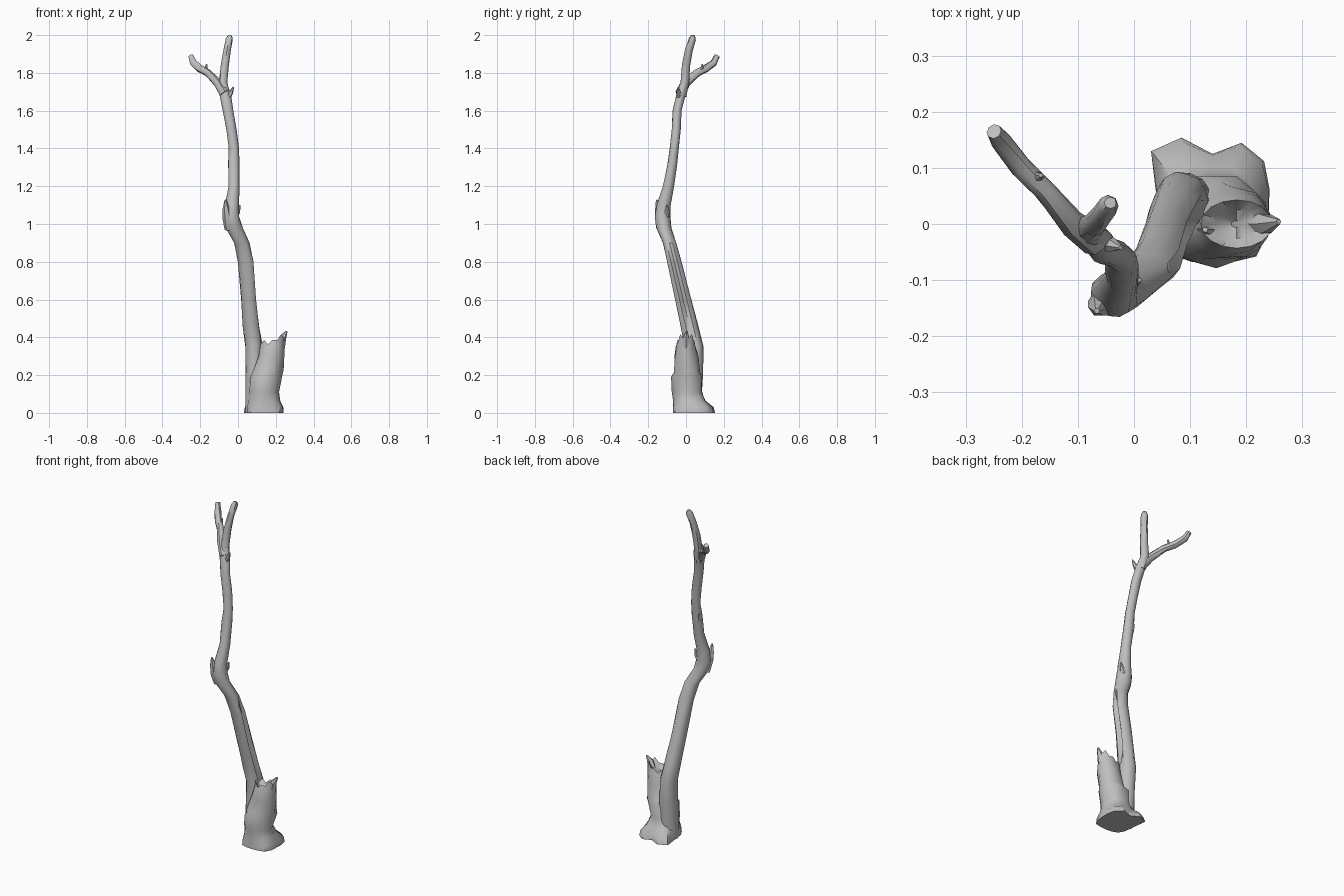
import bpy
import math
import random
from mathutils import Vector

random.seed(4)
if "Cube" in bpy.data.objects:
    bpy.data.objects.remove(bpy.data.objects["Cube"])

# Weathered wood, the only colour
wood = bpy.data.materials.new("weathered_grey_wood")
wood.use_nodes = True
grey = (0.52, 0.52, 0.52, 1)
wood.diffuse_color = grey
wood.node_tree.nodes["Principled BSDF"].inputs["Base Color"].default_value = grey


def skin(name, rings, sharp=45):
    """Join equal rings of points into a closed, smooth-shaded shell."""
    n = len(rings[0])
    verts = [p for ring in rings for p in ring]
    faces = [tuple(reversed(range(n)))]
    for k in range(len(rings) - 1):
        for i in range(n):
            j = (i + 1) % n
            faces.append((k * n + i, k * n + j, k * n + n + j, k * n + n + i))
    faces.append(tuple(range(len(verts) - n, len(verts))))
    mesh = bpy.data.meshes.new(name)
    mesh.from_pydata(verts, [], faces)
    mesh.materials.append(wood)
    obj = bpy.data.objects.new(name, mesh)
    bpy.context.collection.objects.link(obj)
    bpy.ops.object.select_all(action='DESELECT')
    obj.select_set(True)
    bpy.context.view_layer.objects.active = obj
    bpy.ops.object.shade_smooth_by_angle(angle=math.radians(sharp))
    return obj


def branch(name, path, sides=8):
    """Tapering limb through (x, y, z, radius) points."""
    pts = [Vector(p[:3]) for p in path]
    rings = []
    for k, p in enumerate(pts):
        t = (pts[min(k + 1, len(pts) - 1)] - pts[max(k - 1, 0)]).normalized()
        u = Vector((1, 0, 0))
        u = (u - t * u.dot(t)).normalized()
        v = t.cross(u)
        ring = []
        for i in range(sides):
            a = math.tau * i / sides
            r = path[k][3] * random.uniform(0.93, 1.07)
            ring.append(p + (u * math.cos(a) + v * math.sin(a)) * r)
        rings.append(ring)
    return skin(name, rings)


# Leaning trunk: height, centre x, centre y, half width, half depth
trunk = [
    (0.0, .09, .03, .05, .05), (0.2, .09, .035, .05, .055),
    (.35, .085, .042, .047, .05), (.45, .072, .02, .046, .048),
    (.6, .058, -.015, .041, .045), (.8, .043, -.062, .042, .04),
    (.9, .02, -.088, .042, .036), (.98, -.022, -.118, .046, .04),
    (1.04, -.035, -.125, .042, .042), (1.1, -.032, -.117, .036, .038),
    (1.2, -.021, -.093, .028, .03), (1.32, -.023, -.072, .03, .026),
    (1.4, -.022, -.062, .026, .024), (1.5, -.035, -.052, .027, .024),
    (1.6, -.053, -.047, .028, .024), (1.68, -.067, -.028, .03, .024),
    (1.74, -.079, -.012, .023, .02),
]
SIDES = 14
rings = []
for z, cx, cy, rx, ry in trunk:
    ring = []
    for i in range(SIDES):
        a = math.tau * i / SIDES
        s = random.uniform(0.95, 1.05)
        # Rotted groove down one side
        if i == 0 and 0.4 < z < 0.85:
            s = 0.45
        ring.append((cx + rx * s * math.cos(a), cy + ry * s * math.sin(a), z))
    rings.append(ring)
skin("trunk", rings)

# Broken stump with flared roots; root reach is listed around the circle
roots = [.10, .11, .13, .135, .105, .145, .155, .11,
         .095, .10, .105, .095, .09, .095, .11, .105]
# Height, centre x, centre y, half width, half depth, root share
stump = [
    (0.0, .14, .02, .1, .09, 1), (.03, .14, .02, .095, .09, .85),
    (.065, .137, .014, .082, .08, .25), (.11, .135, .008, .08, .078, 0),
    (.19, .147, .005, .09, .082, 0), (.215, .155, .004, .083, .07, 0),
    (.3, .175, 0, .066, .062, 0), (.355, .18, 0, .064, .05, 0),
]
N = len(roots)
rings = []
for z, cx, cy, rx, ry, share in stump:
    ring = []
    for i in range(N):
        a = math.tau * i / N
        c, s = math.cos(a), math.sin(a)
        wob = 1 if share else random.uniform(0.93, 1.07)
        x = (rx * wob * (1 - share) + roots[i] * share) * c
        y = (ry * wob * (1 - share) + roots[i] * share) * s
        # Slanting ledge of torn bark on the front
        lift = 0.12 * x if 0.15 < z < 0.25 else 0
        ring.append((cx + x, cy + y, z + lift))
    rings.append(ring)

# Ragged rim rising toward the outer side, then the hollow
for scale, drop in ((1, 0), (0.6, 0.03), (0.15, 0.05)):
    ring = []
    for i in range(N):
        a = math.tau * i / N
        high = 0.375 + 0.035 * max(0, math.cos(a)) ** 0.5
        jag = 0.012 * (-1) ** i if scale == 1 else 0
        ring.append((.183 + .064 * scale * math.cos(a),
                     .043 * scale * math.sin(a), high + jag - drop))
    rings.append(ring)
skin("stump", rings, 40)

# Splinters on the stump rim
branch("outer_splinter", [(.222, 0, .35, .026), (.238, 0, .4, .018), (.258, .004, .432, .005)], 6)
branch("inner_splinter", [(.135, -.01, .32, .022), (.127, -.01, .375, .005)], 6)

# Forked top
branch("upright_branch", [
    (-.07, -.025, 1.68, .026), (-.079, -.005, 1.75, .023), (-.07, .0, 1.84, .021),
    (-.058, .015, 1.92, .02), (-.046, .033, 1.98, .019), (-.042, .038, 1.998, .011)])
branch("side_branch", [
    (-.07, -.03, 1.69, .027), (-.11, .0, 1.75, .024), (-.16, .06, 1.8, .02),
    (-.2, .1, 1.82, .02), (-.235, .145, 1.852, .019), (-.25, .165, 1.89, .014)])

# Snapped twigs and knots
branch("side_twig", [(-.175, .075, 1.805, .014), (-.17, .085, 1.825, .009), (-.166, .087, 1.846, .004)], 6)
branch("fork_twig", [(-.06, -.03, 1.66, .018), (-.038, -.038, 1.695, .012), (-.024, -.042, 1.725, .004)], 6)
branch("bend_knot", [(-.05, -.125, .97, .02), (-.056, -.138, 1.03, .027),
                     (-.062, -.148, 1.08, .019), (-.066, -.155, 1.128, .005)], 6)
branch("bend_bump", [(-.02, -.105, 1.04, .018), (.0, -.1, 1.065, .013), (.01, -.1, 1.1, .004)], 6)
branch("upper_knot", [(-.035, -.065, 1.3, .018), (-.046, -.06, 1.34, .008)], 6)
